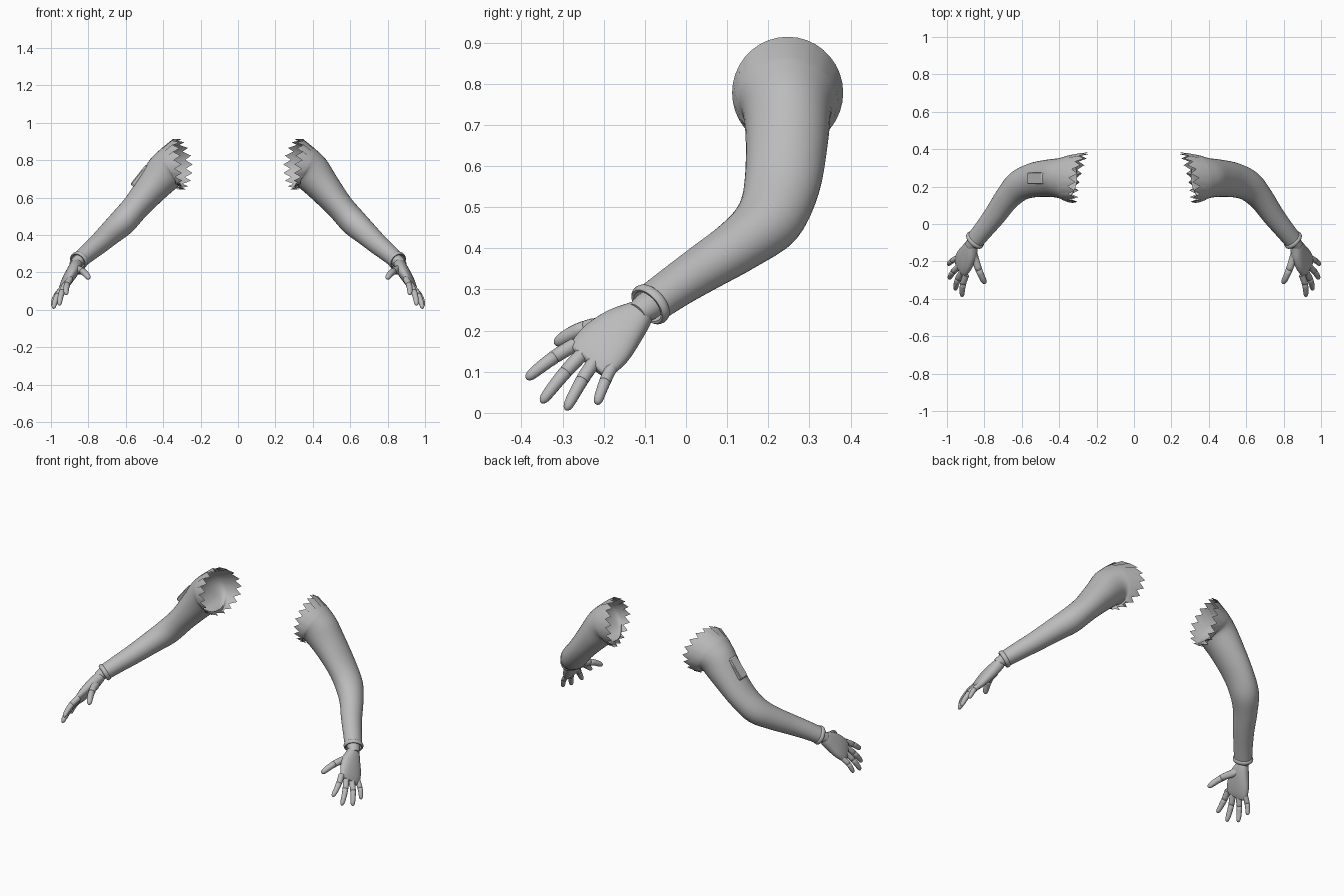
import bpy, bmesh, math
from mathutils import Vector as V

if "Cube" in bpy.data.objects:
    bpy.data.objects.remove(bpy.data.objects["Cube"])


def material(name, c):
    m = bpy.data.materials.new(name)
    m.diffuse_color = (c, c, c, 1)
    m.use_nodes = True
    m.node_tree.nodes["Principled BSDF"].inputs["Base Color"].default_value = m.diffuse_color
    return m


GREY = material("plain grey", 0.5)


def finish(bm, name, mirror=True, angle=50):
    bmesh.ops.recalc_face_normals(bm, faces=bm.faces)
    me = bpy.data.meshes.new(name)
    bm.to_mesh(me)
    bm.free()
    me.materials.append(GREY)
    ob = bpy.data.objects.new(name, me)
    bpy.context.collection.objects.link(ob)
    bpy.ops.object.select_all(action='DESELECT')
    bpy.context.view_layer.objects.active = ob
    ob.select_set(True)
    bpy.ops.object.shade_smooth_by_angle(angle=math.radians(angle))
    if mirror:
        mod = ob.modifiers.new("other side", 'MIRROR')
        mod.use_mirror_merge = False
    return ob


def ring(c, side, up, n, power=1.0):
    """Closed (super)ellipse of points around c."""
    pts = []
    for i in range(n):
        a = 2 * math.pi * i / n
        f = lambda v: math.copysign(abs(v) ** power, v)
        pts.append(c + side * f(math.cos(a)) + up * f(math.sin(a)))
    return pts


def smooth_rings(rings, steps):
    """Catmull-Rom interpolation between control rings."""
    out = []
    for k in range(len(rings) - 1):
        p = [rings[max(0, min(len(rings) - 1, k + d))] for d in (-1, 0, 1, 2)]
        for s in range(steps):
            t = s / steps
            out.append([0.5 * (2 * b + (c - a) * t + (2 * a - 5 * b + 4 * c - d) * t * t
                               + (3 * b - a - 3 * c + d) * t ** 3)
                        for a, b, c, d in zip(*p)])
    return out + [rings[-1]]


def loft(name, rings, caps=(False, False), angle=50):
    bm = bmesh.new()
    vs = [[bm.verts.new(p) for p in r] for r in rings]
    n = len(rings[0])
    for a, b in zip(vs, vs[1:]):
        for i in range(n):
            j = (i + 1) % n
            bm.faces.new((a[i], a[j], b[j], b[i]))
    for flag, r in zip(caps, (vs[0], vs[-1])):
        if flag:
            bm.faces.new(r)
    return finish(bm, name, angle=angle)


def frame(t, ref):
    t = t.normalized()
    s = (ref - t * ref.dot(t)).normalized()
    return s, t.cross(s)


# Sleeve: shoulder rings, then arm sections (centre, half width, half height)
N = 36
Y = V((0, 1, 0))
arm = [((.39, .245, .735), .108, .106), ((.455, .245, .66), .1, .09),
       ((.545, .233, .552), .092, .074), ((.62, .20, .467), .083, .073),
       ((.685, .13, .408), .068, .064), ((.745, .045, .353), .06, .056),
       ((.80, -.025, .307), .054, .05), ((.85, -.086, .264), .051, .045)]
cen = [V(a[0]) for a in arm]
opening = ring(V((.315, .247, .778)), V((-.03, .135, 0)), V((.012, 0, .136)), N)
for i, p in enumerate(opening):
    # torn edge: alternate teeth, swept further inward at front and back
    c = math.cos(2 * math.pi * i / N)
    p.x += -.025 * c * c + (.02 if i % 2 else -.018)
shoulder = ring(V((.357, .246, .758)), V((-.012, .122, 0)), V((.05, 0, .108)), N)
controls = [shoulder]
for i, (c, w, h) in enumerate(arm):
    t = cen[min(i + 1, len(cen) - 1)] - cen[max(i - 1, 0)]
    s, u = frame(t, Y)
    controls.append(ring(V(c), s * w, u * h, N))
loft("sleeve", [opening] + smooth_rings(controls, 4), angle=60)

# Rolled cuff and the wrist inside it
end, tdir = cen[-1], (cen[-1] - cen[-2]).normalized()
s, u = frame(tdir, Y)
cuff = [(-.012, 1), (-.008, 1.09), (0, 1.13), (.008, 1.1), (.013, 1),
        (.012, .88), (-.03, .8)]
loft("cuff", [ring(end + tdir * o, s * .051 * k, u * .045 * k, N) for o, k in cuff])
loft("wrist", [ring(end + tdir * o, s * r, u * r * .9, 24)
               for o, r in ((-.03, .036), (.015, .037), (.03, .034), (.05, .03))],
     (True, True))

# Palm: flattened sections from wrist to knuckles
across = V((.045, .112, -.064)).normalized()
axis = V((.06, -.13, -.115)).normalized()
side, back = frame(axis, across)
if back.x < 0:
    back = -back
palm = [((.86, -.103, .25), .030, .026), ((.868, -.118, .236), .040, .031),
        ((.882, -.152, .209), .058, .033), ((.904, -.190, .172), .071, .030),
        ((.922, -.222, .140), .070, .023), ((.930, -.240, .124), .060, .015)]
loft("palm", smooth_rings([ring(V(c), side * w, back * h, 28, .85)
                           for c, w, h in palm], 3), (True, True), 70)


def finger(name, base, tip, r, bow, squash=1.0):
    base, tip = V(base), V(tip)
    mid = (base + tip) / 2 + bow
    prof = [(0, 1.05), (.28, 1.02), (.39, 1.0), (.40, .9), (.41, 1.0), (.55, .95),
            (.70, .9), (.82, .84), (.91, .74), (.96, .56), (.99, .3), (1, .08)]
    rings = []
    for t, k in prof:
        p = base * (1 - t) ** 2 + mid * 2 * t * (1 - t) + tip * t * t
        d = (mid - base) * (1 - t) + (tip - mid) * t
        a, b = frame(d, across)
        rings.append(ring(p, a * r * k, b * r * k * squash, 14))
    loft(name, rings, (True, True), 60)


# Four fingers, arched toward the back of the hand
bow = back * .018
for name, base, tip, r in (
        ("index_finger", (.898, -.272, .165), (.918, -.388, .082), .0165),
        ("middle_finger", (.917, -.252, .143), (.955, -.352, .024), .0165),
        ("ring_finger", (.935, -.225, .122), (.987, -.292, .006), .016),
        ("little_finger", (.946, -.182, .108), (.992, -.217, .020), .0145)):
    finger(name, base, tip, r, bow)

# Thumb and its fleshy base
finger("thumb", (.85, -.185, .215), (.795, -.318, .166), .019, V((.004, -.012, .022)))
loft("thumb_base", smooth_rings([
    ring(V(c), side * w, back * w * .85, 16) for c, w in (
        ((.862, -.125, .232), .018), ((.858, -.165, .218), .031),
        ((.850, -.200, .208), .026), ((.838, -.228, .204), .014))], 3), (True, True), 70)

# Raised arm panel, on one arm only
bm = bmesh.new()
long = V((.62, 0, .78))
out = V((-.80, 0, .60))
centre = V((-.530, .245, .722))
rows = []
for depth, k in ((-.03, 1), (.0, 1), (.005, .9)):
    outline = [(-.068, -.024), (-.056, -.031), (.062, -.031), (.068, -.026),
               (.068, .026), (.062, .031), (-.056, .031), (-.068, .024)]
    rows.append([bm.verts.new(centre + long * a * k + Y * b * k + out * depth)
                 for a, b in outline])
for a, b in zip(rows, rows[1:]):
    for i in range(8):
        j = (i + 1) % 8
        bm.faces.new((a[i], a[j], b[j], b[i]))
bm.faces.new(rows[-1])
bm.faces.new(rows[0])
finish(bm, "arm_panel", mirror=False, angle=30)
